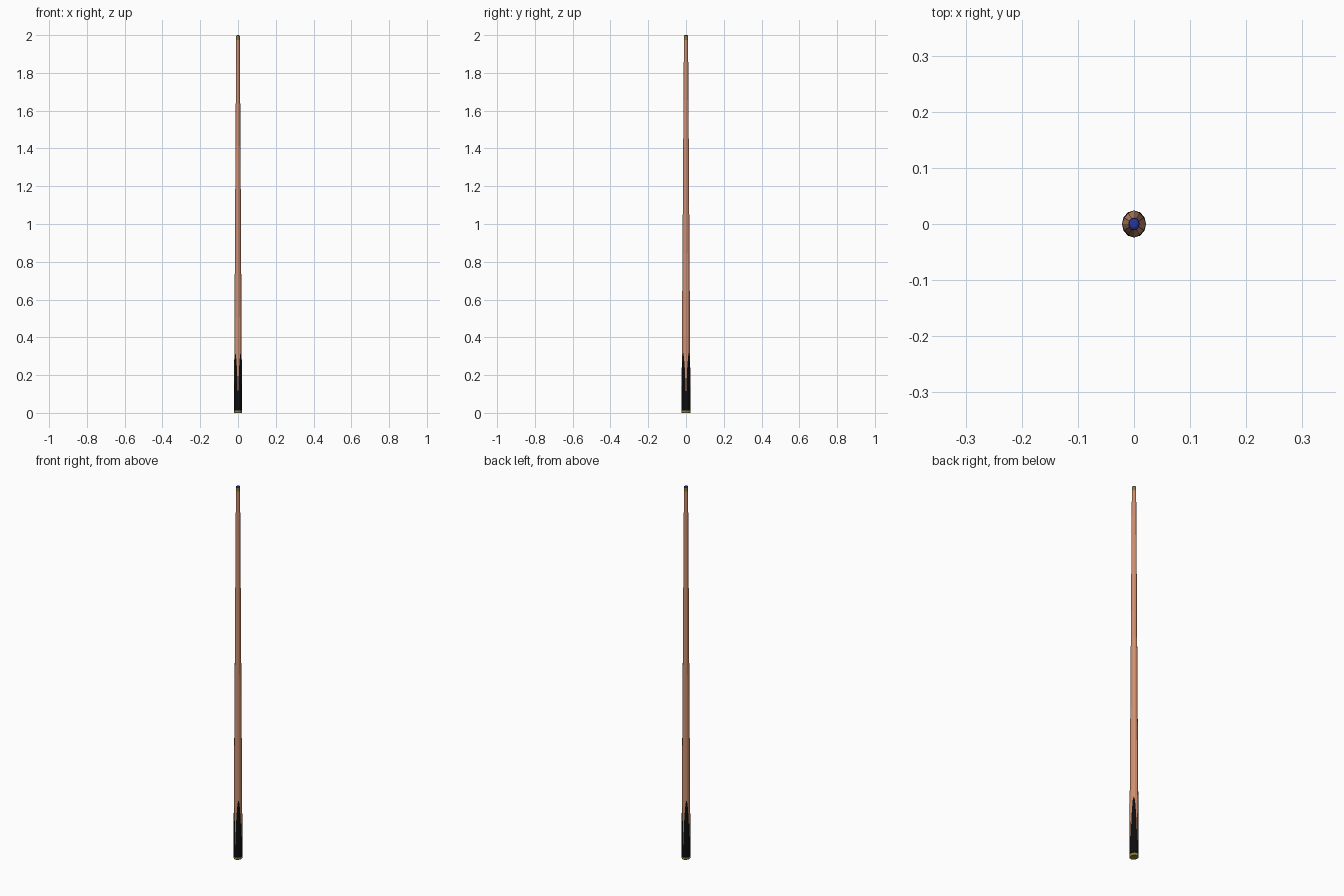
import bpy, bmesh, math

if "Cube" in bpy.data.objects:
    bpy.data.objects.remove(bpy.data.objects["Cube"])

SIDES = 12
STRETCH_Y = 1.12          # the cross-section is slightly deeper than wide


def mat(name, rgb):
    m = bpy.data.materials.new(name)
    m.diffuse_color = (*rgb, 1)
    m.use_nodes = True
    m.node_tree.nodes["Principled BSDF"].inputs["Base Color"].default_value = m.diffuse_color
    return m


wood = mat("wood", (0.62, 0.28, 0.16))
black = mat("black", (0.004, 0.004, 0.004))
brass = mat("brass", (0.27, 0.21, 0.045))
blue = mat("blue chalk", (0.02, 0.035, 0.35))


def radius(z):
    """Straight taper from butt to tip."""
    return 0.0215 - 0.0117 * z / 2


def columns():
    """Directions of the polygon's corners and of the middle of each side."""
    out = []
    for i in range(SIDES * 2):
        a = math.pi * i / SIDES
        k = math.cos(math.pi / SIDES) if i % 2 else 1.0
        out.append((a, k * math.cos(a), k * math.sin(a) * STRETCH_Y))
    return out


def lathe(name, rows, mats, band_mats):
    """Rows are (height function of angle, radius factor); both ends capped."""
    bm = bmesh.new()
    rings = []
    for height, factor in rows:
        ring = []
        for a, x, y in columns():
            z = height(a)
            r = radius(z) * factor
            ring.append(bm.verts.new((x * r, y * r, z)))
        rings.append(ring)
    n = SIDES * 2
    for b, (lo, hi) in enumerate(zip(rings, rings[1:])):
        for i in range(n):
            j = (i + 1) % n
            bm.faces.new((lo[i], lo[j], hi[j], hi[i])).material_index = band_mats[b]
    bm.faces.new(rings[0][::-1]).material_index = band_mats[0]
    bm.faces.new(rings[-1]).material_index = band_mats[-1]
    me = bpy.data.meshes.new(name)
    bm.to_mesh(me)
    bm.free()
    for m in mats:
        me.materials.append(m)
    ob = bpy.data.objects.new(name, me)
    bpy.context.collection.objects.link(ob)
    return ob


def flat(z):
    return lambda a: z


def points(a):
    """Four black spliced points, tallest on the diagonals."""
    return 0.08 + 0.24 * abs(math.sin(2 * a)) ** 0.7


# shaft with black spliced butt
lathe("shaft", [(flat(0.012), 1), (points, 1), (flat(1.975), 1)],
      [black, wood], [0, 1])
# brass butt cap
lathe("butt_cap", [(flat(0.0), 0.94), (flat(0.004), 1), (flat(0.012), 1)],
      [brass], [0, 0])
# ferrule
lathe("ferrule", [(flat(1.975), 1.02), (flat(1.994), 1.02)], [brass], [0])
# chalked tip
lathe("tip", [(flat(1.994), 1), (flat(1.998), 0.9), (flat(2.0), 0.5)],
      [blue], [0, 0])
